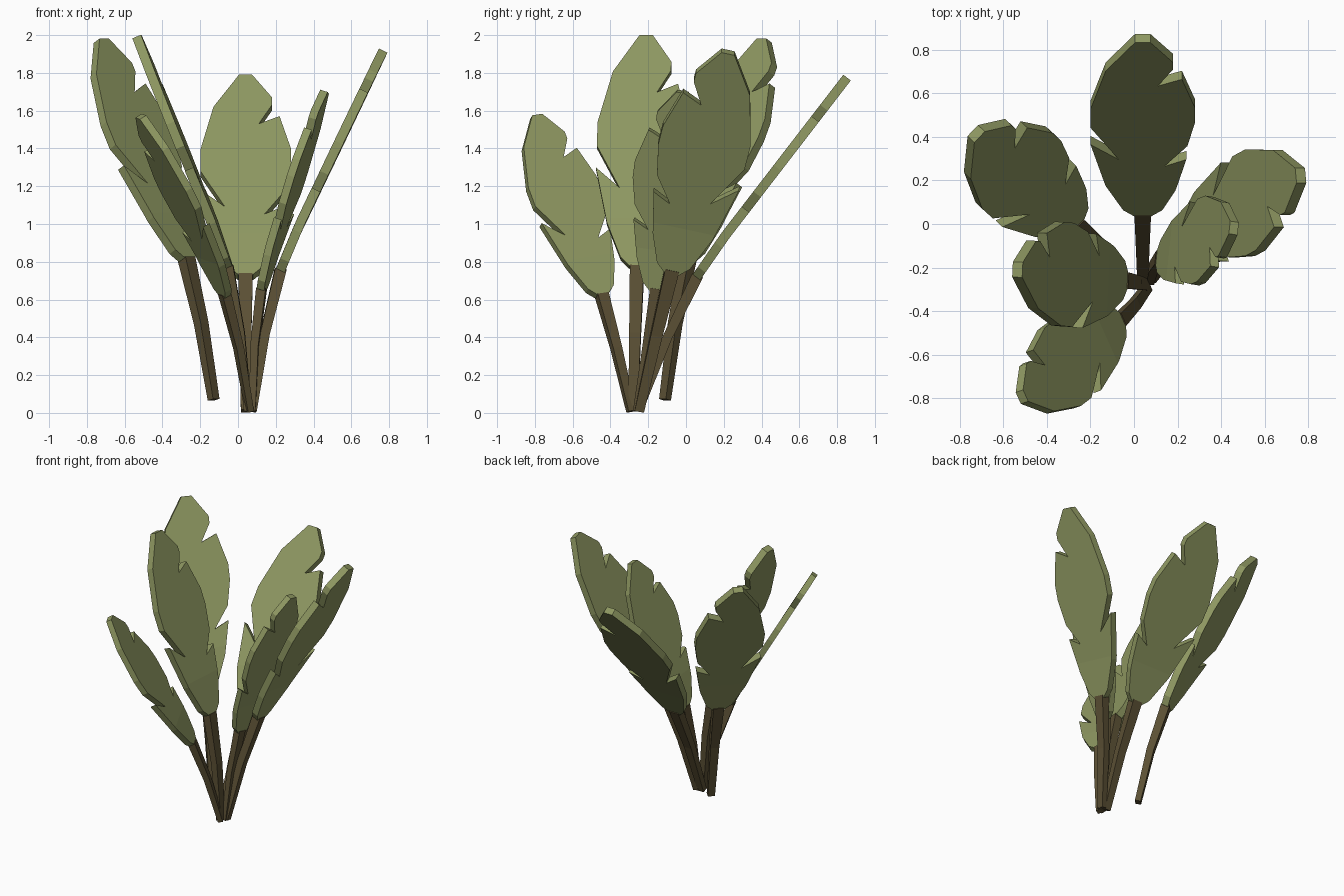
import bpy, bmesh
from mathutils import Vector, Matrix

if "Cube" in bpy.data.objects:
    bpy.data.objects.remove(bpy.data.objects["Cube"])


def material(name, rgb):
    m = bpy.data.materials.new(name)
    m.diffuse_color = (*rgb, 1)
    m.use_nodes = True
    m.node_tree.nodes["Principled BSDF"].inputs["Base Color"].default_value = m.diffuse_color
    return m


green = material("leaf green", (0.27, 0.31, 0.12))
brown = material("stem brown", (0.105, 0.08, 0.035))

# blade outline: x across, z up; the spine gives how far it leans (y) at each z
OUTLINE = [(.04, .72), (.09, .76), (.15, .89), (.20, 1.08), (.10, 1.04), (.205, 1.16),
           (.24, 1.30), (.24, 1.39), (.18, 1.56), (.07, 1.52), (.14, 1.62), (.14, 1.66),
           (.035, 1.78), (-.035, 1.78), (-.17, 1.61), (-.24, 1.38), (-.24, 1.27),
           (-.11, 1.08), (-.24, 1.17), (-.17, .92), (-.09, .76), (-.04, .72)]
SPINE = [(0, .01), (.15, .40), (.31, .73), (.455, .94), (1.09, 1.77)]
BEND = .94
THICK = .05


def lean(z):
    (y0, z0), (y1, z1) = SPINE[2:4] if z < BEND else SPINE[3:5]
    return y0 + (y1 - y0) * (z - z0) / (z1 - z0)


def frame(up, side):
    up = up.normalized()
    side = (side - up * side.dot(up)).normalized()
    return Matrix((side, up.cross(side), up)).transposed()


LOCAL = frame(Vector((0, 1.09, 1.77)), Vector((1, 0, 0)))
CHORD = Vector((0, 1.09, 1.77)).length


def add_object(name, bm, mat, matrix):
    bm.transform(matrix)
    bmesh.ops.recalc_face_normals(bm, faces=bm.faces)
    me = bpy.data.meshes.new(name)
    bm.to_mesh(me)
    bm.free()
    me.materials.append(mat)
    ob = bpy.data.objects.new(name, me)
    bpy.context.collection.objects.link(ob)


def blade():
    bm = bmesh.new()
    bm.faces.new([bm.verts.new((x, 0, z)) for x, z in OUTLINE])
    # crease line where the blade bends outwards
    bmesh.ops.bisect_plane(bm, geom=bm.verts[:] + bm.edges[:] + bm.faces[:],
                           plane_co=(0, 0, BEND), plane_no=(0, 0, 1))
    bmesh.ops.triangulate(bm, faces=bm.faces)
    normal = Vector((0, -.79, .61))
    for v in bm.verts:
        v.co.y = lean(v.co.z)
        v.co -= normal * THICK / 2
    top = bmesh.ops.extrude_face_region(bm, geom=bm.faces[:], use_keep_orig=True)["geom"]
    for v in top:
        if isinstance(v, bmesh.types.BMVert):
            v.co += normal * THICK
    return bm


def stem():
    bm = bmesh.new()
    rings = []
    for (y, z), r in zip(SPINE[:3], (.025, .031, .038)):
        rings.append([bm.verts.new((a * r, y + b * r * .75, z - b * r * .3))
                      for a, b in ((-1, -1), (1, -1), (1, 1), (-1, 1))])
    for lo, hi in zip(rings, rings[1:]):
        for i in range(4):
            j = (i + 1) % 4
            bm.faces.new((lo[i], lo[j], hi[j], hi[i]))
    bm.faces.new(rings[0][::-1])
    bm.faces.new(rings[-1])
    return bm


# each leaf: stem foot, tip, and direction across the blade
LEAVES = {
    "back": ((.04, -.25, 0), (.04, .845, 1.765), (1, 0, 0)),
    "back_left": ((-.13, -.11, .06), (-.72, .41, 1.96), (.67, .73, .05)),
    "left": ((.05, -.28, 0), (-.53, -.21, 1.98), (.05, 1, -.03)),
    "front_left": ((.06, -.29, 0), (-.51, -.79, 1.56), (-.40, .88, .15)),
    "front_right": ((.08, -.26, 0), (.455, -.02, 1.69), (-.1, -.97, .17)),
    "right": ((.08, -.25, 0), (.76, .22, 1.90), (.1, -.97, .235)),
}
for name, (foot, tip, side) in LEAVES.items():
    foot, tip, side = Vector(foot), Vector(tip), Vector(side)
    chord = tip - foot
    rot = (frame(chord, side) @ LOCAL.transposed()).to_4x4()
    m = Matrix.Translation(foot) @ rot @ Matrix.Scale(chord.length / CHORD, 4)
    add_object(name + "_leaf_blade", blade(), green, m)
    add_object(name + "_leaf_stem", stem(), brown, m)
